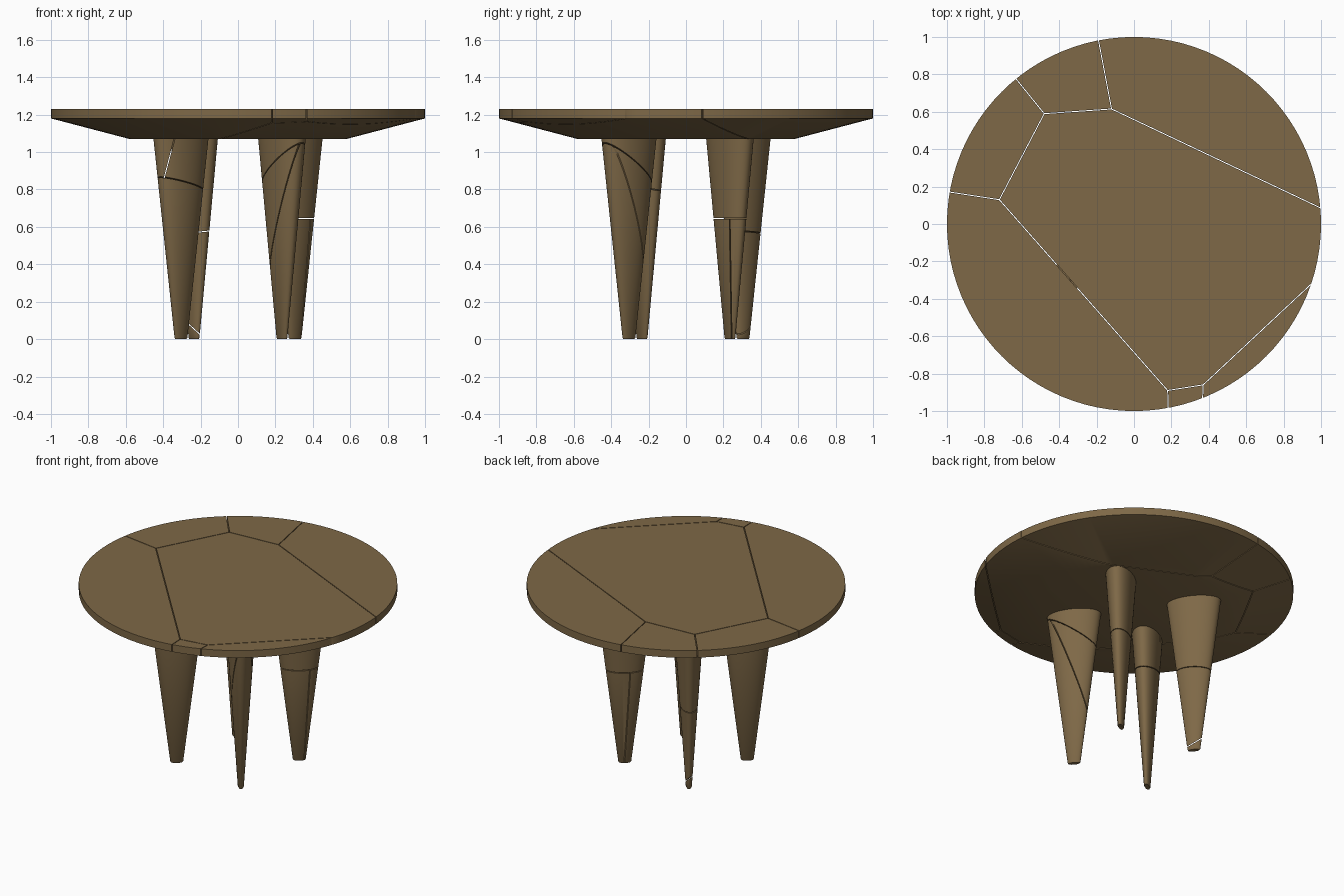
import bpy, bmesh, math
from mathutils import Vector

if "Cube" in bpy.data.objects:
    bpy.data.objects.remove(bpy.data.objects["Cube"])

GAP = 0.005
wood = bpy.data.materials.new("brown_wood")
wood.diffuse_color = (0.21, 0.14, 0.063, 1)
wood.use_nodes = True
wood.node_tree.nodes["Principled BSDF"].inputs["Base Color"].default_value = wood.diffuse_color


def loft(rings):
    """Closed solid from rings (cx, cy, angle, radius_a, radius_b, z), bottom to top."""
    bm, loops, n = bmesh.new(), [], 96
    for cx, cy, ang, a, b, z in rings:
        loop = []
        for i in range(n):
            t = 2 * math.pi * i / n
            u, v = a * math.cos(t), b * math.sin(t)
            loop.append(bm.verts.new((cx + u * math.cos(ang) - v * math.sin(ang),
                                      cy + u * math.sin(ang) + v * math.cos(ang), z)))
        loops.append(loop)
    for lo, hi in zip(loops, loops[1:]):
        for i in range(n):
            j = (i + 1) % n
            bm.faces.new((lo[i], lo[j], hi[j], hi[i]))
    bm.faces.new(loops[0][::-1])
    bm.faces.new(loops[-1])
    return bm


def cut(bm, co, no):
    """Keep the side behind the plane, leaving half a crack's width, and cap it."""
    no = Vector(no).normalized()
    bmesh.ops.bisect_plane(bm, geom=bm.verts[:] + bm.edges[:] + bm.faces[:], dist=1e-6,
                           plane_co=Vector(co) - no * GAP / 2, plane_no=no, clear_outer=True)
    bmesh.ops.holes_fill(bm, edges=[e for e in bm.edges if e.is_boundary], sides=0)
    return bm


def split(bm, co, no):
    """Return the (below, above) pieces."""
    other = bm.copy()
    return cut(bm, co, no), cut(other, co, -Vector(no))


def finish(bm, name):
    bmesh.ops.recalc_face_normals(bm, faces=bm.faces[:])
    for f in bm.faces:
        f.smooth = True
    for e in bm.edges:
        e.smooth = e.calc_face_angle(0) < math.radians(35)
    me = bpy.data.meshes.new(name)
    bm.to_mesh(me)
    bm.free()
    me.materials.append(wood)
    bpy.context.collection.objects.link(bpy.data.objects.new(name, me))


# Crack corners on the table top, and where their spokes leave the disc
A, B, C = (-.72, .13), (-.48, .59), (-.12, .615)
F, G = (.37, -.86), (.18, -.89)
A2, B2, C2 = (-1.76, .29), (-1.08, 1.33), (-.30, 1.56)
D2, E2, F2, G2 = (1.2, -.01), (1.2, -.085), (.35, -1.3), (.2, -1.6)
cells = [
    (A, G, F, E2, D2, C, B),
    (A, B, B2, A2),
    (B, C, C2, B2),
    (C, D2, (1.2, 1.56), C2),
    (F, E2, (1.2, -1.3), F2),
    (G, F, F2, G2),
    (A, A2, (-1.7, -1.6), G2, G),
]

# Table top pieces
for i, poly in enumerate(cells):
    bm = loft([(0, 0, 0, r, r, z) for r, z in ((.58, 1.07), (1, 1.18), (1, 1.23))])
    area = sum(p[0] * q[1] - q[0] * p[1] for p, q in zip(poly, poly[1:] + poly[:1]))
    if area < 0:
        poly = poly[::-1]
    for p, q in zip(poly, poly[1:] + poly[:1]):
        cut(bm, (p[0], p[1], 0), (q[1] - p[1], p[0] - q[0], 0))
    finish(bm, f"table_top_piece_{i + 1}")

# Legs: name, centre, first crack, second crack and the piece (0 below, 1 above) it splits
legs = [
    ("front_left_leg", (-.305, -.235), ((-.305, -.235, .83), (.15, .2, 1)),
     ((-.34, -.3, 1.07), (-3.8, 0, 1)), 1),
    ("front_right_leg", (.235, -.305), ((.235, -.305, .93), (-.5, .5, 1)),
     ((.25, -.4, .78), (-2.5, 1.5, 1)), 0),
    ("back_right_leg", (.305, .235), ((.305, .235, .645), (0, 0, 1)),
     ((.305, .25, .3), (.2, 1, 0)), 0),
    ("back_left_leg", (-.235, .305), ((-.235, .305, .57), (-.1, 0, 1)),
     ((-.225, .305, .045), (.9, 0, 1)), 0),
]
for name, (x, y), first, second, side in legs:
    ang = math.atan2(y, x)
    bm = loft([(x, y, ang, .036, .014, 0), (x, y, ang, .041, .019, .008),
               (x, y, ang, .172, .09, 1.07)])
    parts = list(split(bm, *first))
    parts += split(parts.pop(side), *second)
    for i, part in enumerate(parts):
        finish(part, f"{name}_piece_{i + 1}")
